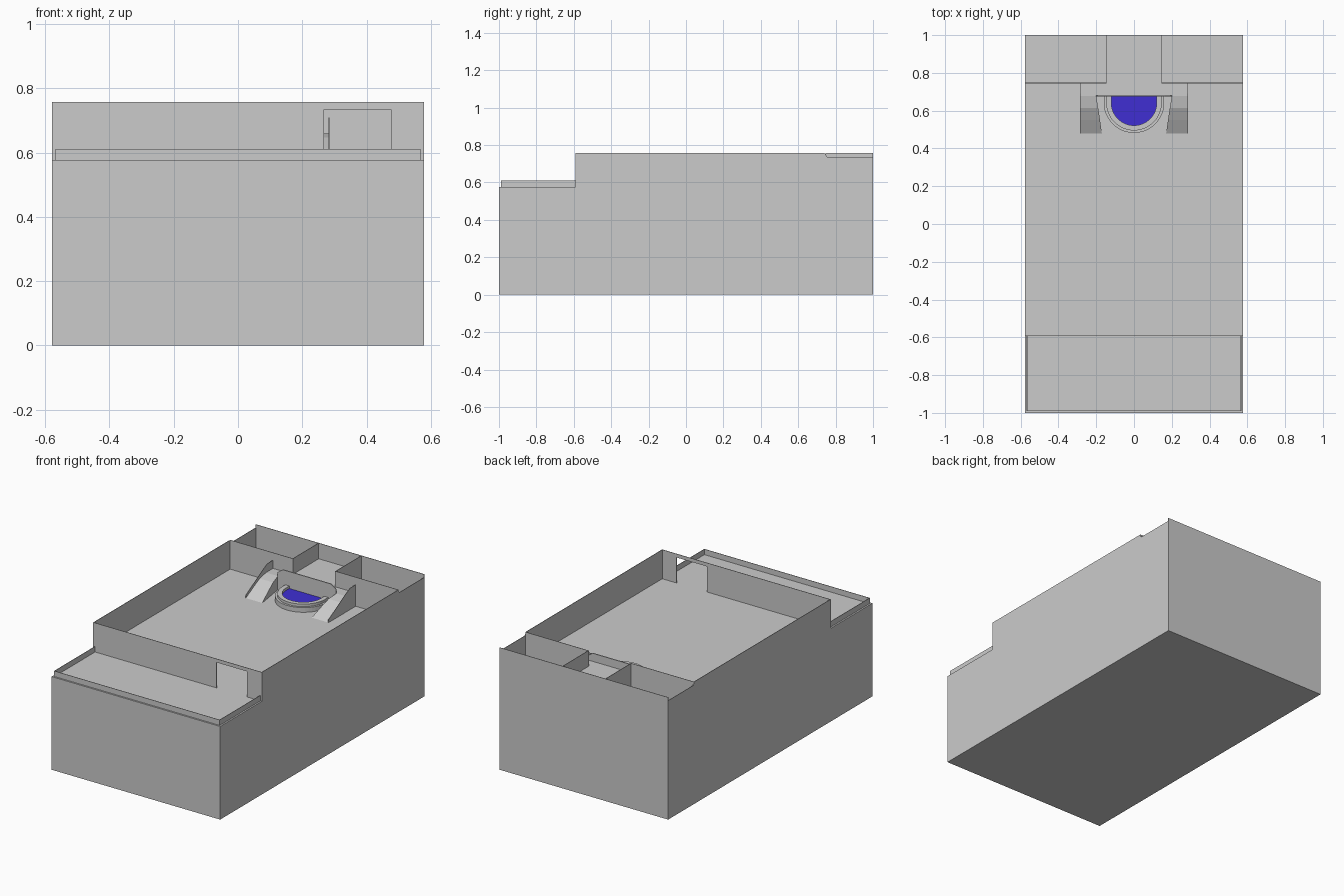
import bpy, math

if "Cube" in bpy.data.objects:
    bpy.data.objects.remove(bpy.data.objects["Cube"])

def material(name, rgb):
    m = bpy.data.materials.new(name)
    m.diffuse_color = (*rgb, 1)
    m.use_nodes = True
    m.node_tree.nodes["Principled BSDF"].inputs["Base Color"].default_value = m.diffuse_color
    return m

GREY = material("plain_grey", (0.6, 0.6, 0.6))
BLUE = material("water_blue", (0.05, 0.028, 0.65))
W, FLOOR, TOP, DECK, T = 0.578, 0.577, 0.757, 0.66, 0.003

def mesh(name, verts, faces, mat=GREY):
    me = bpy.data.meshes.new(name)
    me.from_pydata(verts, [], faces)
    me.materials.append(mat)
    ob = bpy.data.objects.new(name, me)
    bpy.context.collection.objects.link(ob)
    return ob

def prism(name, outline, place, lo, hi, mat=GREY):
    """Extrude a 2D outline; place(a, b, c) maps outline point and depth to xyz."""
    n = len(outline)
    v = [place(a, b, c) for c in (lo, hi) for a, b in outline]
    f = [list(range(n))[::-1], list(range(n, 2 * n))]
    f += [[i, (i + 1) % n, n + (i + 1) % n, n + i] for i in range(n)]
    ob = mesh(name, v, f, mat)
    import bmesh
    bm = bmesh.new()
    bm.from_mesh(ob.data)
    bmesh.ops.recalc_face_normals(bm, faces=bm.faces)
    bm.to_mesh(ob.data)
    bm.free()
    return ob

along_x = lambda a, b, c: (c, a, b)   # outline in y, z
along_y = lambda a, b, c: (a, c, b)   # outline in x, z
along_z = lambda a, b, c: (a, b, c)   # outline in x, y

def box(name, x0, x1, y0, y1, z0, z1):
    return prism(name, [(x0, y0), (x1, y0), (x1, y1), (x0, y1)], along_z, z0, z1)

# Solid lower block
box("base_block", -W, W, -1, 1, 0, FLOOR)

# Front wall with a doorway
prism("front_wall", [(-W, FLOOR), (0.268, FLOOR), (0.268, 0.735), (0.476, 0.735),
                     (0.476, FLOOR), (W, FLOOR), (W, TOP), (-W, TOP)],
      along_y, -0.592, -0.592 + T)
box("back_wall", -W, W, 1 - T, 1, FLOOR, TOP)

# Low terrace rail
box("terrace_rail_front", -0.568, 0.568, -0.99, -0.99 + T, FLOOR, 0.611)

# Outer walls, partitions and stairs, once for each side
side_outline = [(-0.592, FLOOR), (1, FLOOR), (1, 0.737), (0.755, 0.737), (0.74, TOP), (-0.592, TOP)]
rail_outline = [(0.48, FLOOR), (0.745, FLOOR), (0.745, 0.71), (0.69, 0.71), (0.65, 0.69), (0.48, 0.595)]
ramp_rows = [(0.48, 0.17, FLOOR), (0.55, 0.18, 0.615), (0.615, 0.19, 0.647), (0.677, 0.2, DECK)]
for s, side in ((-1, "left"), (1, "right")):
    prism(side + "_wall", side_outline, along_x, s * W, s * (W - T))
    box(side + "_terrace_rail", *sorted((s * 0.568, s * (0.568 - T))), -0.99, -0.592, FLOOR, 0.611)
    box(side + "_partition", *sorted((s * 0.145, s * W)), 0.745, 0.745 + T, FLOOR, TOP)
    box(side + "_alcove_wall", *sorted((s * 0.145, s * (0.145 + T))), 0.745, 1, FLOOR, TOP)
    prism(side + "_stair_rail", rail_outline, along_x, s * 0.285, s * (0.285 - T))
    v, f = [], []
    for y, x, z in ramp_rows:
        v += [(s * 0.283, y, z), (s * x, y, z), (s * x, y, FLOOR)]
    for i in range(0, 9, 3):
        for k in (0, 1):
            q = [i + k, i + k + 1, i + k + 4, i + k + 3]
            f.append(q if s < 0 else q[::-1])
    mesh(side + "_stair_ramp", v, f)

# Raised deck and its front panel with clipped corners
box("deck", -0.283, 0.283, 0.677, 0.745, FLOOR, DECK)
box("alcove_floor", -0.145, 0.145, 0.745, 1 - T, FLOOR, DECK)
prism("deck_front_panel", [(-0.2, FLOOR), (0.2, FLOOR), (0.2, 0.685), (0.165, 0.71),
                           (-0.165, 0.71), (-0.2, 0.685)], along_y, 0.674, 0.68)

# Half-round basin: nested rings around the water
def half_round(r, n=24):
    pts = [(r * math.cos(a), 0.642 + r * math.sin(a))
           for a in (math.pi + math.pi * i / n for i in range(n + 1))]
    return pts + [(r, 0.674), (-r, 0.674)]

def ring(name, r_out, r_in, z0, z1):
    outer, inner = half_round(r_out)[:-2], half_round(r_in)[:-2]
    outer = [(-r_out, 0.674)] + outer + [(r_out, 0.674)]
    inner = [(-r_in, 0.674)] + inner + [(r_in, 0.674)]
    prism(name, outer + inner[::-1], along_z, z0, z1)

ring("basin_foot", 0.16, 0.146, FLOOR, 0.606)
ring("basin_rim", 0.147, 0.12, FLOOR, 0.622)
prism("basin_water", half_round(0.121), along_z, FLOOR, 0.606, BLUE)
